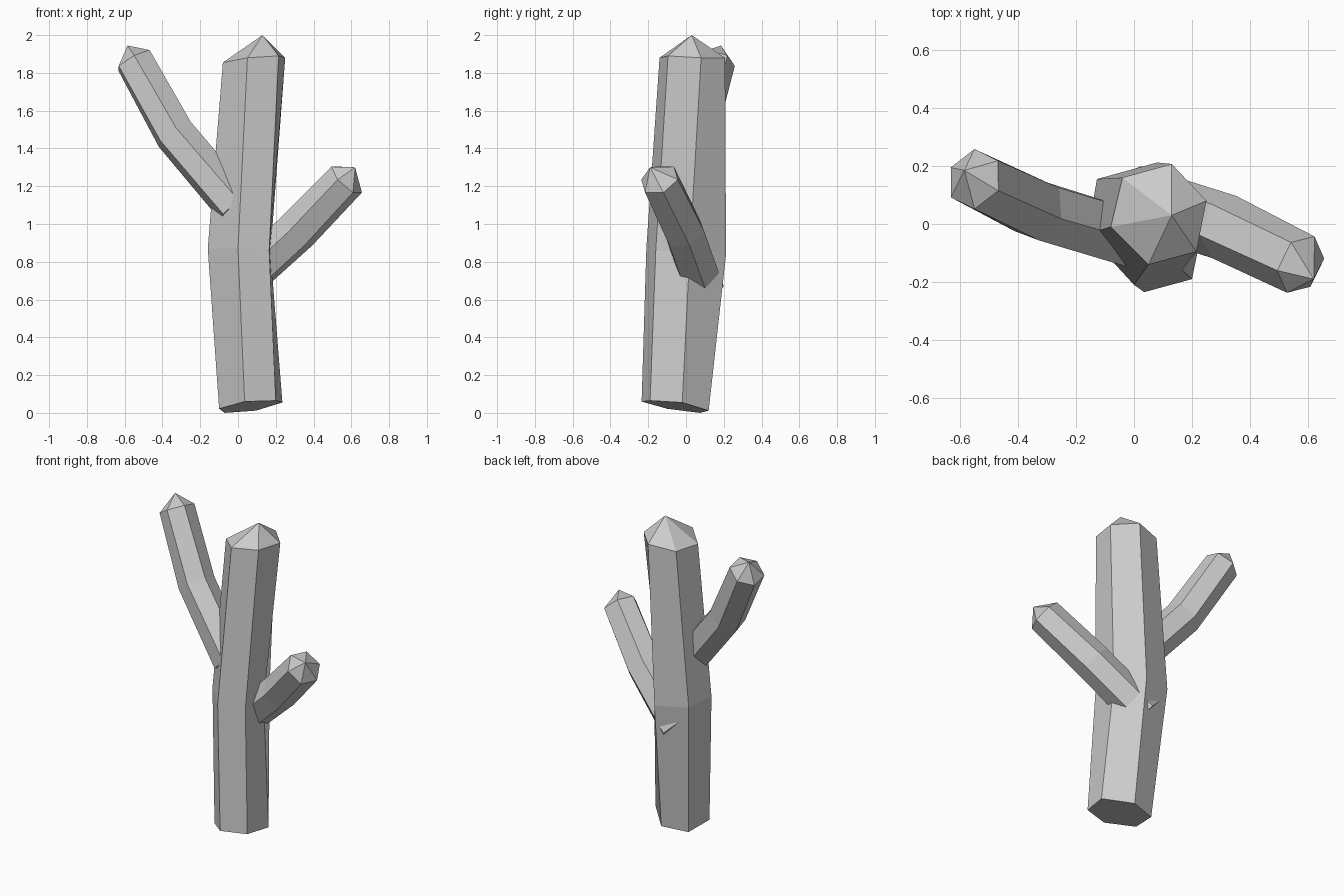
import bpy, math
from mathutils import Vector

if "Cube" in bpy.data.objects:
    bpy.data.objects.remove(bpy.data.objects["Cube"])


def build(name, rings, tip):
    """Skin a stack of six-sided rings, flat at the start and pointed at the tip."""
    n = 6
    verts = [tuple(p) for ring in rings for p in ring] + [tip]
    faces = [tuple(reversed(range(n)))]
    for r in range(len(rings) - 1):
        for i in range(n):
            j = (i + 1) % n
            faces.append((r * n + i, r * n + j, (r + 1) * n + j, (r + 1) * n + i))
    last = (len(rings) - 1) * n
    faces += [(last + i, last + (i + 1) % n, len(verts) - 1) for i in range(n)]
    mesh = bpy.data.meshes.new(name)
    mesh.from_pydata(verts, [], faces)
    obj = bpy.data.objects.new(name, mesh)
    bpy.context.collection.objects.link(obj)


def hex_ring(center, direction, radius, turn):
    """Hexagon square to a direction; turn is measured from the horizontal."""
    d = Vector(direction).normalized()
    h = d.cross(Vector((0, 0, 1))).normalized()
    v = h.cross(d)
    return [Vector(center) + radius * (h * math.cos(a) - v * -math.sin(a)) for a in
            (math.radians(turn + 60 * i) for i in range(6))]


def arm(name, centers, radii, turn, tip):
    c = [Vector(p) for p in centers]
    dirs = [c[1] - c[0], c[2] - c[0], c[2] - c[1]]
    rings = [hex_ring(p, d, r, turn)[::-1] for p, d, r in zip(c, dirs, radii)]
    build(name, rings, tip)


# Trunk: leaning, slightly bent six-sided column
base = [(0.035, -0.235, 0.06), (0.20, -0.19, 0.065), (0.235, -0.02, 0.055),
        (0.095, 0.12, 0.012), (-0.07, 0.075, 0.0), (-0.10, -0.10, 0.022)]
middle = [(0.0, -0.21, 0.87), (0.165, -0.16, 0.86), (0.172, 0.02, 0.85),
          (0.08, 0.212, 0.84), (-0.128, 0.155, 0.86), (-0.16, -0.035, 0.87)]
top = [(0.05, -0.14, 1.88), (0.215, -0.095, 1.89), (0.25, 0.08, 1.88),
       (0.13, 0.207, 1.88), (-0.04, 0.16, 1.86), (-0.08, -0.01, 1.855)]
build("trunk", [base, middle, top], (0.13, 0.03, 2.0))

# Right arm: its root just pokes through the back of the trunk
arm("right_arm", [(-0.01, 0.09, 0.67), (0.31, -0.01, 0.96), (0.575, -0.14, 1.235)],
    [0.115, 0.115, 0.108], 0, (0.62, -0.19, 1.30))

# Left arm: taller and higher up
arm("left_arm", [(-0.01, -0.05, 1.09), (-0.335, 0.05, 1.475), (-0.55, 0.155, 1.865)],
    [0.112, 0.112, 0.107], 30, (-0.585, 0.185, 1.945))
